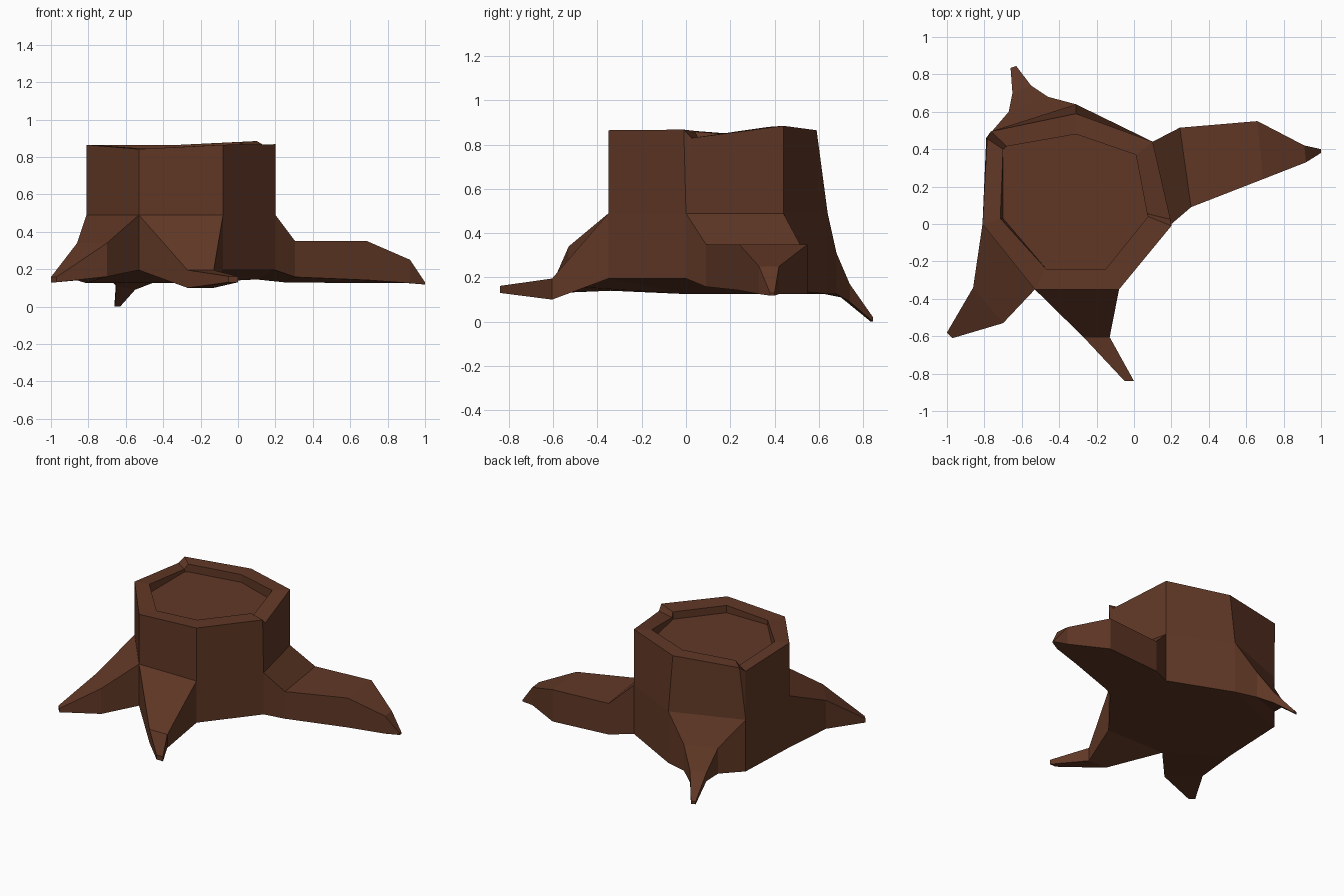
import bpy, bmesh

if "Cube" in bpy.data.objects:
    bpy.data.objects.remove(bpy.data.objects["Cube"])

bark = bpy.data.materials.new("brown bark")
bark.diffuse_color = (0.118, 0.039, 0.019, 1)
bark.use_nodes = True
bark.node_tree.nodes["Principled BSDF"].inputs["Base Color"].default_value = bark.diffuse_color


def make(name, points, faces):
    """Flat-shaded mesh object with doubled corner points merged."""
    bm = bmesh.new()
    vs = [bm.verts.new(p) for p in points]
    for f in faces:
        bm.faces.new([vs[i] for i in f])
    bmesh.ops.remove_doubles(bm, verts=bm.verts, dist=0.0005)
    me = bpy.data.meshes.new(name)
    bm.to_mesh(me)
    bm.free()
    me.materials.append(bark)
    ob = bpy.data.objects.new(name, me)
    bpy.context.collection.objects.link(ob)
    return ob


def bridge(a, b, n, skip=()):
    """Quads between two rings whose points start at index a and b."""
    return [(a + i, a + (i + 1) % n, b + (i + 1) % n, b + i)
            for i in range(n) if i not in skip]


# Trunk plan, counter-clockwise from the left corner, with base heights
plan = [(-.81, 0, .125), (-.53, -.35, .195), (-.08, -.35, .195), (.2, 0, .195),
        (.1, .44, .145), (-.31, .64, .125), (-.79, .46, .125)]
MID = .49
base = plan
mid = [(x, y, MID) for x, y, z in plan]

# Lower trunk: walls only where no root grows out, plus the underside
make("trunk_base", base + mid,
     bridge(0, 7, 7, skip=(0, 1, 3, 5)) + [tuple(range(6, -1, -1))])

# Upper trunk: the rim is split into a small step at two corners
split = [0, 1, 2, 3, 3, 4, 5, 6, 6]
rim = [(-.81, 0, .865), (-.53, -.35, .842), (-.08, -.35, .865),
       (.2, -.01, .868), (.195, .025, .83), (.1, .44, .885),
       (-.31, .59, .865), (-.765, .495, .865), (-.785, .455, .83)]
lip = [(-.715, .03, .86), (-.47, -.24, .842), (-.15, -.24, .862),
       (.075, .04, .862), (.07, .055, .83), (.01, .37, .88),
       (-.31, .48, .865), (-.68, .415, .865), (-.70, .40, .83)]
make("trunk_top", [mid[i] for i in split] + rim + lip,
     bridge(0, 9, 9) + bridge(9, 18, 9))

# Sunken cut surface inside the rim
floor = [(max(x, -.70), y, .81) for x, y, z in lip]
make("cut_surface", lip + floor, bridge(0, 9, 9) + [tuple(range(9, 18))])


def root(name, edge, sections):
    """Root lofted out of a trunk side.
    Section: left x, y, right x, y, top z, left bottom z, right bottom z."""
    i, j = edge, (edge + 1) % 7
    pts = [base[i], base[j], mid[j], mid[i]]
    for lx, ly, rx, ry, top, lb, rb in sections:
        pts += [(lx, ly, lb), (rx, ry, rb), (rx, ry, top), (lx, ly, top)]
    faces = []
    for k in range(len(sections)):
        faces += bridge(4 * k, 4 * k + 4, 4)
    n = len(pts)
    make(name, pts, faces + [(n - 4, n - 3, n - 2, n - 1)])


root("front_left_root", 0, [(-.86, -.34, -.70, -.53, .34, .14, .16),
                            (-1, -.58, -.97, -.61, .158, .13, .13)])
root("front_root", 1, [(-.27, -.605, -.13, -.605, .195, .10, .10),
                       (-.05, -.84, 0, -.84, .162, .13, .13)])
root("right_root", 3, [(.305, .09, .245, .515, .35, .158, .13),
                       (.69, .24, .66, .55, .35, .142, .125),
                       (.92, .33, .91, .42, .25, .125, .125),
                       (1, .38, 1, .40, .13, .118, .118)])
root("back_left_root", 5, [(-.46, .68, -.67, .60, .31, .125, .13),
                           (-.55, .74, -.65, .70, .17, .09, .11),
                           (-.63, .845, -.66, .835, .02, 0, 0)])
